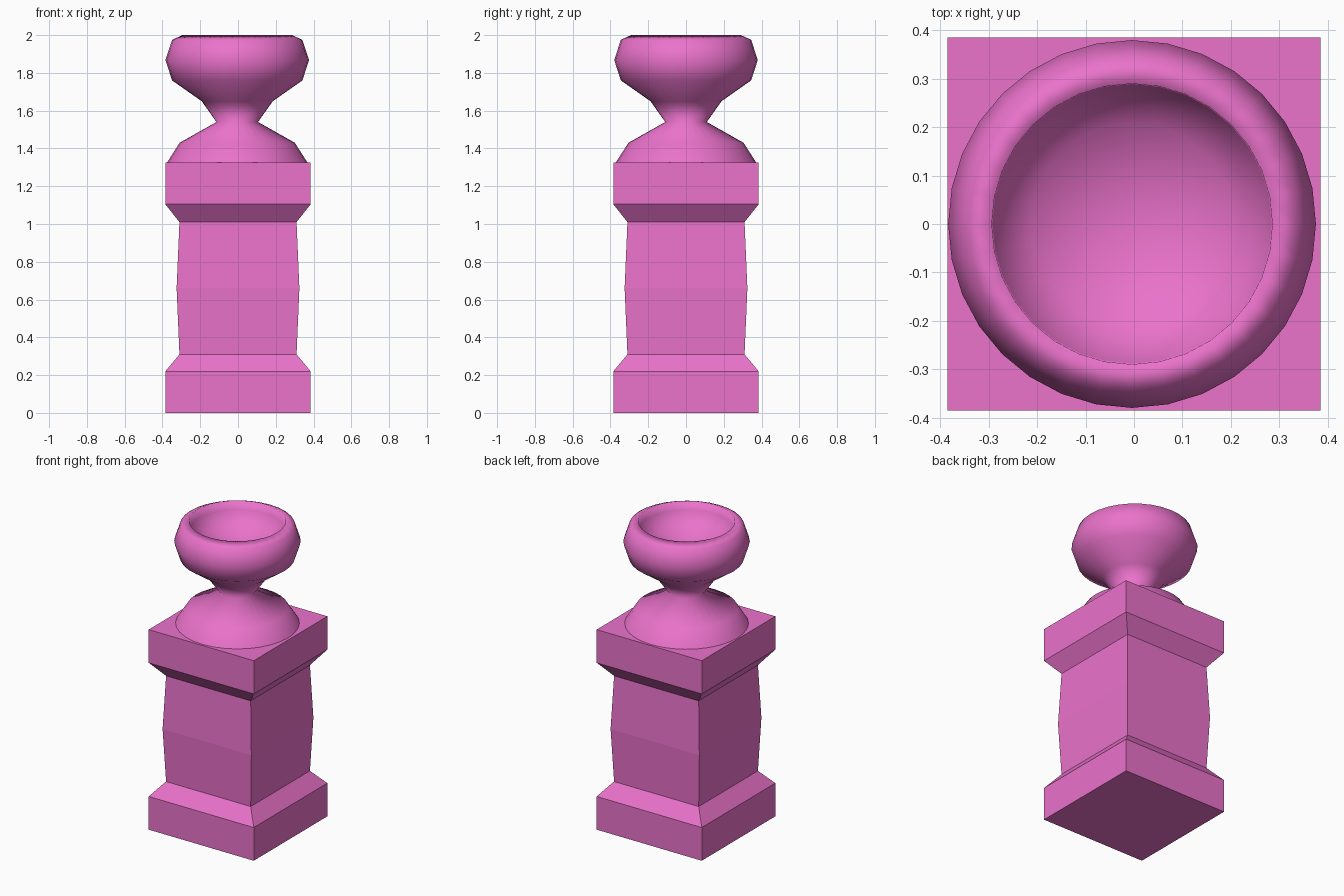
import bpy, bmesh
from math import pi, cos, sin

if "Cube" in bpy.data.objects:
    bpy.data.objects.remove(bpy.data.objects["Cube"])

pink = bpy.data.materials.new("pink")
pink.diffuse_color = (0.83, 0.17, 0.6, 1)
pink.use_nodes = True
pink.node_tree.nodes["Principled BSDF"].inputs["Base Color"].default_value = pink.diffuse_color


def turned(name, profile, sides, start=0.0, smooth=False, x=0.0):
    """Sweep an (r, z) profile around z; r = 0 closes to a point."""
    bm = bmesh.new()
    rings = []
    for r, z in profile:
        if r == 0:
            rings.append([bm.verts.new((0, 0, z))] * sides)
        else:
            rings.append([bm.verts.new((r * cos(start + 2 * pi * i / sides),
                                        r * sin(start + 2 * pi * i / sides), z))
                          for i in range(sides)])
    for a, b in zip(rings, rings[1:]):
        for i in range(sides):
            j = (i + 1) % sides
            corners = list(dict.fromkeys((a[i], a[j], b[j], b[i])))
            bm.faces.new(corners)
    # Cap any open end
    for ring in (rings[0], rings[-1]):
        if ring[0] is not ring[1]:
            bm.faces.new(ring)
    bmesh.ops.recalc_face_normals(bm, faces=bm.faces)
    for f in bm.faces:
        f.smooth = smooth and len(f.verts) <= 4
    mesh = bpy.data.meshes.new(name)
    bm.to_mesh(mesh)
    bm.free()
    mesh.materials.append(pink)
    obj = bpy.data.objects.new(name, mesh)
    obj.location.x = x
    bpy.context.collection.objects.link(obj)
    return obj


# Square pedestal: plinth, slightly swollen shaft, cap (half widths)
half_widths = [(0.385, 0), (0.385, 0.22), (0.31, 0.31), (0.325, 0.66),
               (0.31, 1.01), (0.385, 1.105), (0.385, 1.325)]
turned("pedestal", [(w * 2 ** 0.5, z) for w, z in half_widths], 4, pi / 4)

# Round urn: flared foot, narrow neck, bulging bowl, rim and hollow inside
urn_profile = [(0.372, 1.325), (0.305, 1.43), (0.11, 1.54), (0.188, 1.65),
               (0.345, 1.76), (0.38, 1.868), (0.345, 1.975), (0.29, 2.0),
               (0.288, 1.94), (0.21, 1.87), (0.11, 1.825), (0, 1.81)]
turned("urn", urn_profile, 32, smooth=True, x=-0.004)
